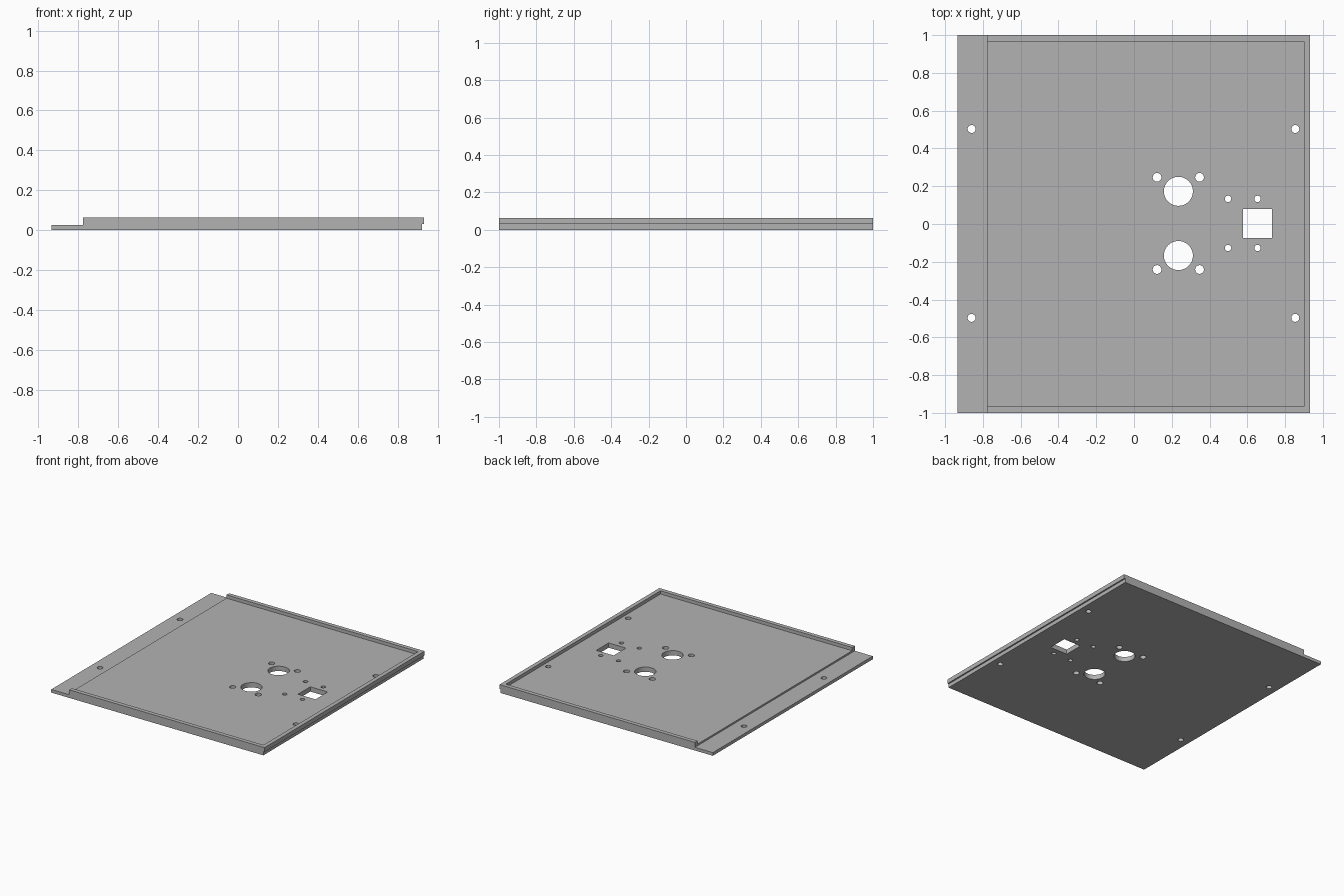
import bpy, bmesh
from mathutils import Matrix, Vector

cube = bpy.data.objects.get("Cube")
if cube:
    bpy.data.objects.remove(cube, do_unlink=True)

# Material
grey = bpy.data.materials.new("plain_grey")
grey.use_nodes = True
colour = (0.45, 0.45, 0.45, 1)
grey.diffuse_color = colour
grey.node_tree.nodes["Principled BSDF"].inputs["Base Color"].default_value = colour


def add_object(name, bm):
    bmesh.ops.recalc_face_normals(bm, faces=bm.faces)
    mesh = bpy.data.meshes.new(name)
    bm.to_mesh(mesh)
    bm.free()
    mesh.materials.append(grey)
    obj = bpy.data.objects.new(name, mesh)
    bpy.context.collection.objects.link(obj)
    return obj


def add_box(bm, x0, x1, y0, y1, z0, z1):
    centre = Vector((x0 + x1, y0 + y1, z0 + z1)) / 2
    size = Matrix.Diagonal((x1 - x0, y1 - y0, z1 - z0, 1))
    bmesh.ops.create_cube(bm, size=1, matrix=Matrix.Translation(centre) @ size)


def add_hole(bm, x, y, radius):
    bmesh.ops.create_cone(bm, cap_ends=True, segments=32, radius1=radius, radius2=radius,
                          depth=0.4, matrix=Matrix.Translation((x, y, 0)))


# Panel: side profile with low flange and notched lip, extruded along y
top, floor, flange, lip = 0.064, 0.038, 0.025, 0.03
step = -0.778
profile = [(-0.935, 0), (0.922, 0), (0.922, lip), (0.933, lip),
           (0.933, top), (step, top), (step, flange), (-0.935, flange)]
bm = bmesh.new()
face = bm.faces.new([bm.verts.new((x, -1, z)) for x, z in profile])
side = bmesh.ops.extrude_face_region(bm, geom=[face])
bmesh.ops.translate(bm, vec=(0, 2, 0),
                    verts=[v for v in side["geom"] if isinstance(v, bmesh.types.BMVert)])
panel = add_object("panel", bm)

# Tray recess, open towards the flange
bm = bmesh.new()
add_box(bm, -1.2, 0.9, -0.967, 0.967, floor, 0.3)
recess = add_object("recess_cutter", bm)

# Through holes, mirrored about the panel's middle line
bm = bmesh.new()
middle = 0.003
for sign in (-1, 1):
    for x, y, radius in [(0.235, 0.17, 0.077),
                         (0.122, 0.244, 0.023), (0.347, 0.244, 0.023),
                         (0.498, 0.13, 0.017), (0.654, 0.13, 0.017),
                         (-0.86, 0.5, 0.021), (0.854, 0.5, 0.021)]:
        add_hole(bm, x, middle + sign * y, radius)
add_box(bm, 0.577, 0.73, middle - 0.077, middle + 0.077, -0.2, 0.2)
holes = add_object("hole_cutter", bm)

# Cut the panel, then bake the result and discard the cutters
for cutter in (recess, holes):
    cutter.hide_render = True
    cut = panel.modifiers.new(cutter.name, "BOOLEAN")
    cut.operation = "DIFFERENCE"
    cut.solver = "EXACT"
    cut.object = cutter
bpy.context.view_layer.update()
evaluated = panel.evaluated_get(bpy.context.evaluated_depsgraph_get())
baked = bpy.data.meshes.new_from_object(evaluated)
panel.modifiers.clear()
panel.data = baked
for cutter in (recess, holes):
    bpy.data.objects.remove(cutter, do_unlink=True)

# Round hole walls smooth, all corners sharp
bpy.ops.object.select_all(action="DESELECT")
panel.select_set(True)
bpy.context.view_layer.objects.active = panel
bpy.ops.object.shade_smooth_by_angle(angle=0.52)
